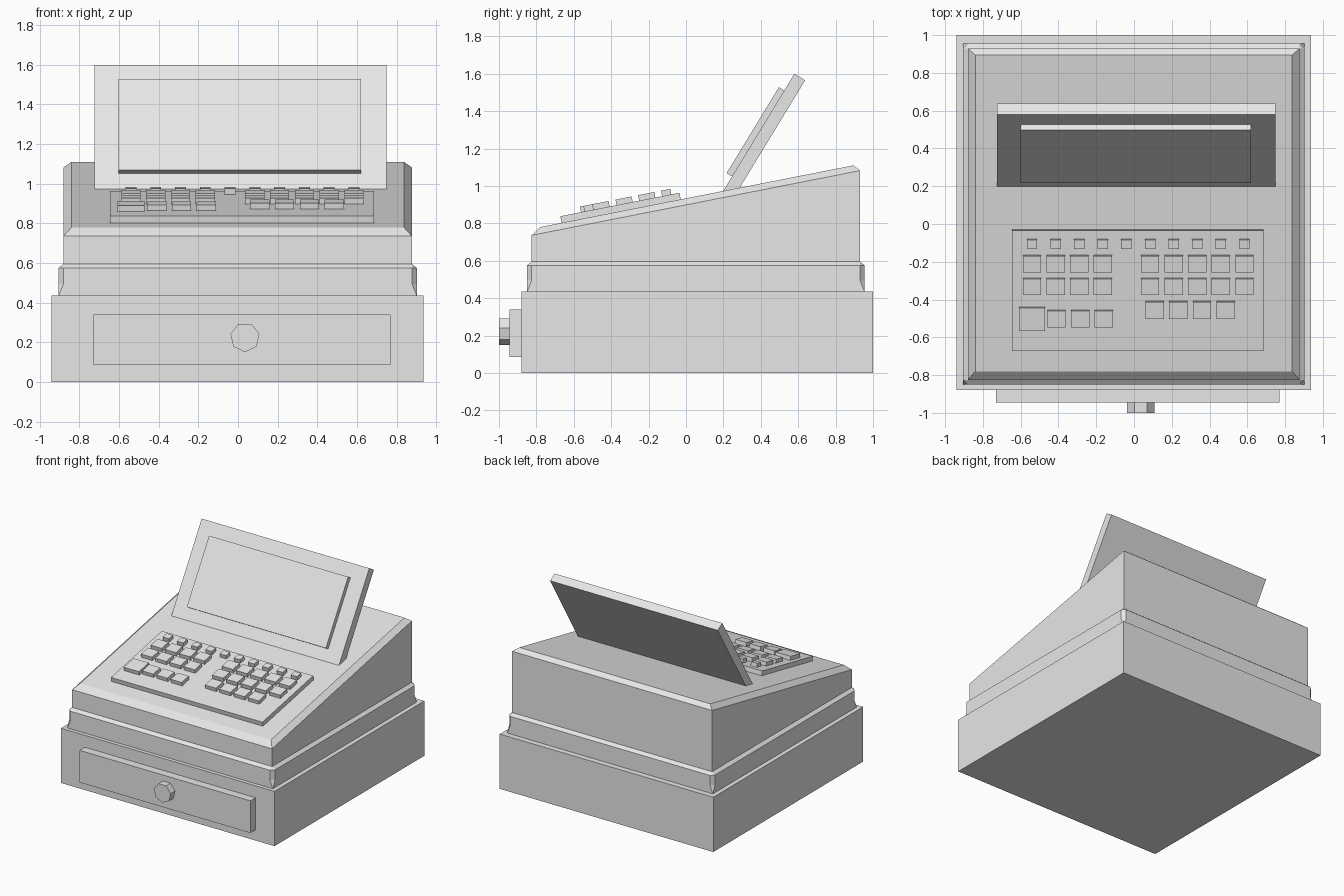
import bpy, bmesh, math
from mathutils import Matrix, Vector

cube = bpy.data.objects.get("Cube")
if cube:
    bpy.data.objects.remove(cube, do_unlink=True)

grey = bpy.data.materials.new("light grey")
grey.use_nodes = True
grey.diffuse_color = (0.8, 0.8, 0.8, 1)
grey.node_tree.nodes["Principled BSDF"].inputs["Base Color"].default_value = (0.8, 0.8, 0.8, 1)


def finish(name, bm, matrix=Matrix()):
    bmesh.ops.remove_doubles(bm, verts=bm.verts, dist=1e-5)
    bmesh.ops.recalc_face_normals(bm, faces=bm.faces)
    mesh = bpy.data.meshes.new(name)
    bm.to_mesh(mesh)
    bm.free()
    mesh.materials.append(grey)
    obj = bpy.data.objects.new(name, mesh)
    obj.matrix_world = matrix
    bpy.context.collection.objects.link(obj)
    return obj


def box(name, x, y, z, matrix=Matrix()):
    """Box from (min, max) pairs, placed by a matrix."""
    bm = bmesh.new()
    bmesh.ops.create_cube(bm, size=1)
    for v in bm.verts:
        v.co = [(a + b) / 2 + (b - a) * c for (a, b), c in zip((x, y, z), v.co)]
    return finish(name, bm, matrix)


def rect_ring(x0, x1, y0, y1, height, cut=0):
    """Rectangle with cut corners; height is a function of y."""
    pts = [(x0 + cut, y0), (x1 - cut, y0), (x1, y0 + cut), (x1, y1 - cut),
           (x1 - cut, y1), (x0 + cut, y1), (x0, y1 - cut), (x0, y0 + cut)]
    return [Vector((px, py, height(py))) for px, py in pts]


def loft(name, rings):
    bm = bmesh.new()
    loops = [[bm.verts.new(p) for p in ring] for ring in rings]
    for low, high in zip(loops, loops[1:]):
        for i in range(len(low)):
            j = (i + 1) % len(low)
            bm.faces.new((low[i], low[j], high[j], high[i]))
    bm.faces.new(loops[0])
    bm.faces.new(loops[-1])
    # Uncut corners collapse to single points
    bmesh.ops.dissolve_degenerate(bm, dist=1e-5, edges=bm.edges)
    return finish(name, bm)


# Drawer base, drawer front and seven-sided knob
box("drawer_base", (-0.94, 0.937), (-0.88, 1.0), (0, 0.435))
box("drawer_front", (-0.73, 0.77), (-0.945, -0.87), (0.085, 0.34))
bm = bmesh.new()
bmesh.ops.create_cone(bm, cap_ends=True, segments=7, radius1=0.075, radius2=0.075, depth=0.07)
for v in bm.verts:
    side = round(math.atan2(v.co.y, v.co.x) / math.tau * 7 - 0.25 * 7)
    angle = side * math.tau / 7 - math.pi / 2
    v.co = (0.035 + 0.075 * math.cos(angle), -0.965 + v.co.z, 0.225 + 0.075 * math.sin(angle))
finish("drawer_knob", bm)

# Stepped collar whose corner cuts run out at the bottom
collar = (-0.905, 0.902, -0.85, 0.955)
top_rect = (-0.88, 0.877, -0.825, 0.93)
loft("collar", [rect_ring(*collar, lambda y: 0.435),
                rect_ring(*collar, lambda y: 0.495, 0.025),
                rect_ring(*collar, lambda y: 0.575, 0.025),
                rect_ring(*top_rect, lambda y: 0.595)])

# Sloping upper body with a chamfered rim
SLOPE = 0.197
FRONT_Y, FRONT_Z = -0.78, 0.78


def deck(y):
    return FRONT_Z + SLOPE * (y - FRONT_Y)


loft("upper_body", [rect_ring(*top_rect, lambda y: 0.59),
                    rect_ring(*top_rect, lambda y: deck(y) - 0.035),
                    rect_ring(-0.84, 0.837, FRONT_Y, 0.895, deck)])

# Keyboard plate and keys lie on the slope
tilt = math.atan(SLOPE)
on_deck = Matrix.Translation((0, FRONT_Y, FRONT_Z)) @ Matrix.Rotation(tilt, 4, "X")
PLATE = 0.036


def along(y):
    return (y - FRONT_Y) / math.cos(tilt)


box("keyboard_plate", (-0.645, 0.685), (along(-0.665), along(-0.028)), (-0.02, PLATE), on_deck)


def key_row(name, xs, y, width, depth):
    for i, x in enumerate(xs):
        c = along(y) + 0.012
        box(f"{name}_{i + 1}", (x - width / 2, x + width / 2), (c - depth / 2, c + depth / 2),
            (PLATE - 0.01, PLATE + 0.03), on_deck)


STEP = 0.125
columns = [-0.54 + STEP * i for i in range(10)]
key_row("small_key", columns, -0.108, 0.055, 0.05)
for row, y in (("upper", -0.212), ("lower", -0.333)):
    key_row(row + "_right_key", columns[:4], y, 0.097, 0.088)
    key_row(row + "_left_key", columns[5:], y, 0.097, 0.088)
key_row("large_key", [-0.54], -0.505, 0.135, 0.125)
key_row("bottom_right_key", [-0.41 + STEP * i for i in range(3)], -0.503, 0.097, 0.09)
key_row("bottom_left_key", [0.11 + STEP * i for i in range(4)], -0.457, 0.097, 0.09)

# Leaning display: local z runs up the panel, local -y faces the operator
lean = Matrix.Translation((0, 0.2, 0.975)) @ Matrix.Rotation(-math.radians(31.3), 4, "X")
box("display_housing", (-0.725, 0.748), (0, 0.067), (-0.05, 0.731), lean)
box("display_screen", (-0.602, 0.62), (-0.034, 0.02), (0.089, 0.627), lean)
